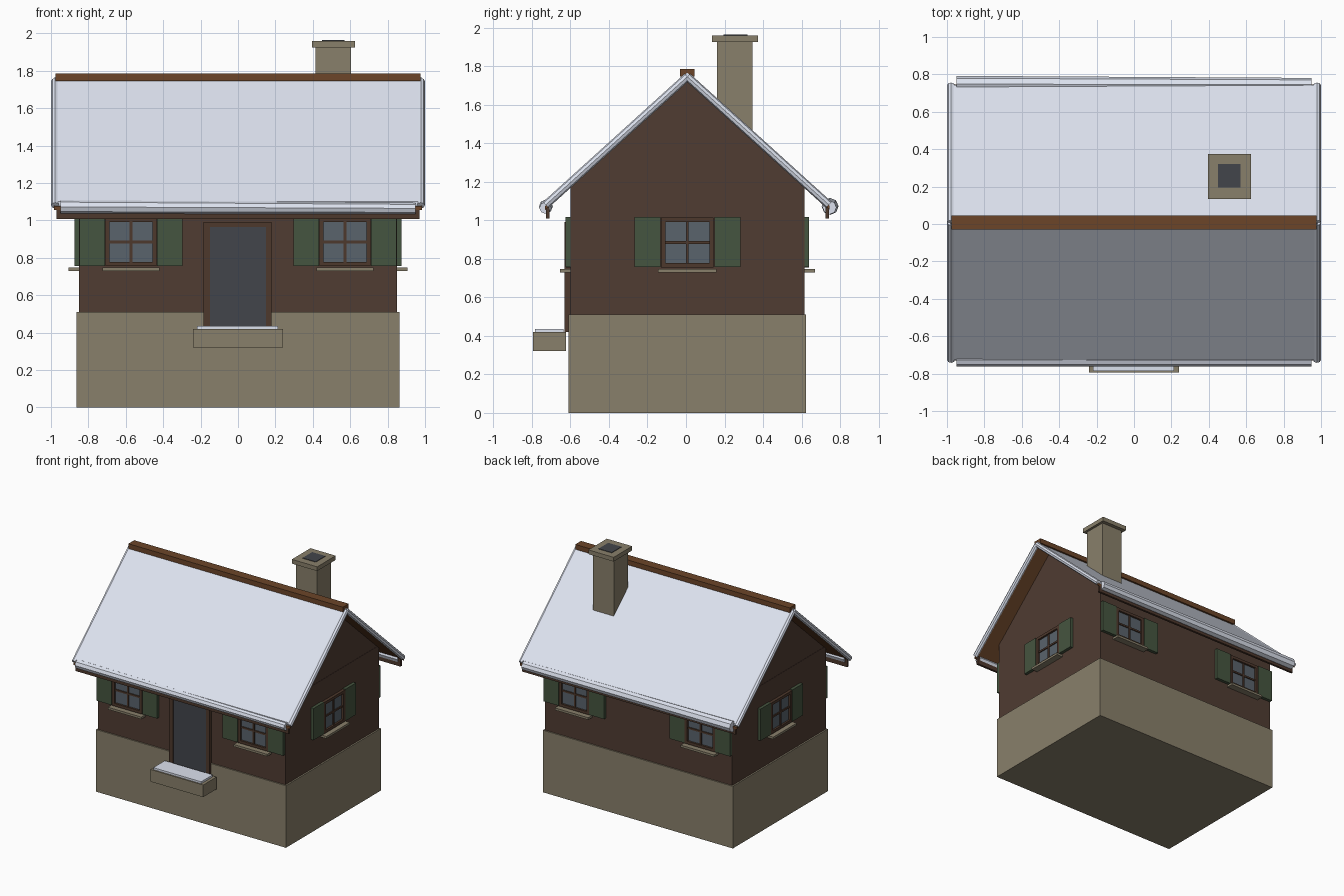
import bpy, bmesh, math
from mathutils import Matrix, Vector

if "Cube" in bpy.data.objects:
    bpy.data.objects.remove(bpy.data.objects["Cube"])

def mat(name, rgb):
    m = bpy.data.materials.new(name)
    m.diffuse_color = (*rgb, 1)
    m.use_nodes = True
    m.node_tree.nodes["Principled BSDF"].inputs["Base Color"].default_value = m.diffuse_color
    return m

STONE = mat("stone", (0.25, 0.215, 0.145))
WALL = mat("dark_timber", (0.08, 0.045, 0.032))
WOOD = mat("roof_wood", (0.15, 0.06, 0.022))
TRIM = mat("trim_wood", (0.075, 0.04, 0.025))
SNOW = mat("snow", (0.72, 0.76, 0.86))
GREEN = mat("shutter_green", (0.06, 0.09, 0.05))
GLASS = mat("glass", (0.10, 0.125, 0.15))
DARK = mat("dark_grey", (0.055, 0.06, 0.07))
YC = 0.007  # ridge line

def finish(bm, name, material):
    bmesh.ops.recalc_face_normals(bm, faces=bm.faces)
    me = bpy.data.meshes.new(name)
    bm.to_mesh(me)
    bm.free()
    me.materials.append(material)
    ob = bpy.data.objects.new(name, me)
    bpy.context.collection.objects.link(ob)
    return ob

def boxes(name, material, spans, mtx=Matrix()):
    """One object from boxes given as (x0, x1, y0, y1, z0, z1)."""
    bm = bmesh.new()
    for x0, x1, y0, y1, z0, z1 in spans:
        m = Matrix.Translation(((x0 + x1) / 2, (y0 + y1) / 2, (z0 + z1) / 2))
        m = m @ Matrix.Diagonal((x1 - x0, y1 - y0, z1 - z0, 1))
        bmesh.ops.create_cube(bm, size=1, matrix=mtx @ m)
    return finish(bm, name, material)

def extrude_x(name, material, profile, half):
    """Extrude a (y, z) profile along x, symmetric about x = 0."""
    bm = bmesh.new()
    f = bm.faces.new([bm.verts.new((-half, y, z)) for y, z in profile])
    r = bmesh.ops.extrude_face_region(bm, geom=[f])
    vs = [v for v in r["geom"] if isinstance(v, bmesh.types.BMVert)]
    bmesh.ops.translate(bm, verts=vs, vec=(2 * half, 0, 0))
    return finish(bm, name, material)

def rod(name, material, a, b, r0, r1, sides=8):
    a, b = Vector(a), Vector(b)
    bm = bmesh.new()
    m = Matrix.Translation((a + b) / 2) @ (b - a).to_track_quat('Z', 'Y').to_matrix().to_4x4()
    bmesh.ops.create_cone(bm, cap_ends=True, segments=sides, radius1=r0, radius2=r1,
                          depth=(b - a).length, matrix=m)
    return finish(bm, name, material)

# Foundation, walls and gable
boxes("foundation", STONE, [(-.863, .863, -.61, .624, 0, .51)])
boxes("walls", WALL, [(-.85, .85, -.60, .614, .51, 1.19)])
extrude_x("gables", WALL, [(-.60, 1.19), (.614, 1.19), (YC, 1.738)], .848)

# Roof: timber deck with snow layer on top
SLOPE = .905
def chevron(apex, thick, reach):
    low = apex - SLOPE * reach
    return [(YC - reach, low), (YC, apex), (YC + reach, low),
            (YC + reach, low + thick), (YC, apex + thick), (YC - reach, low + thick)]
extrude_x("roof_deck", WOOD, chevron(1.722, .02, .738), .985)
extrude_x("roof_snow", SNOW, chevron(1.742, .024, .735), .98)
boxes("ridge_beam", WOOD, [(-.975, .975, -.03, .045, 1.745, 1.785)])

# Rolled snow edges along eaves and gables
rod("front_eave_snow", SNOW, (-.95, -.727, 1.072), (.95, -.731, 1.064), .036, .030)
rod("back_eave_snow", SNOW, (-.95, .748, 1.072), (.95, .745, 1.066), .044, .036)
for sx, side in ((-1, "left"), (1, "right")):
    for sy, end in ((-1, "front"), (1, "back")):
        rod(f"{side}_{end}_verge_snow", SNOW, (sx * .978, YC, 1.745),
            (sx * .978, YC + sy * .735, 1.745 - SLOPE * .735), .021, .021)

# Eave boards
for sy, end in ((-1, "front"), (1, "back")):
    y = YC + sy * .725
    boxes(f"{end}_eave_board", TRIM, [(-.97, .97, y - .009, y + .009, 1.008, 1.075)])

# Chimney with a cap and a dark flue
boxes("chimney", STONE, [(.415, .605, .16, .345, 1.3, 1.93)])
boxes("chimney_cap", STONE, [(.395, .625, .135, .375, 1.925, 1.96)])
boxes("flue", DARK, [(.45, .57, .195, .32, 1.94, 1.964)])

# Door and step
boxes("door_frame", TRIM, [(-.185, -.15, -.63, -.59, .42, .99), (.15, .18, -.63, -.59, .42, .99),
                           (-.185, .18, -.63, -.59, .965, .99)])
boxes("door", DARK, [(-.155, .155, -.622, -.59, .42, .97)])
boxes("step", STONE, [(-.24, .24, -.795, -.622, .32, .42)])
boxes("step_snow", SNOW, [(-.22, .215, -.785, -.635, .415, .436)])

def window(name, x, y, turn):
    """Shuttered window; local -y points out of the wall."""
    m = Matrix.Translation((x, y, 0)) @ Matrix.Rotation(turn, 4, 'Z')
    boxes(name + "_glass", GLASS, [(-.12, .12, -.008, .01, .77, 1.0)], m)
    boxes(name + "_frame", TRIM, [
        (-.137, -.114, -.024, .01, .755, 1.013), (.114, .137, -.024, .01, .755, 1.013),
        (-.137, .137, -.024, .01, .755, .778), (-.137, .137, -.024, .01, .99, 1.013),
        (-.007, .007, -.016, .01, .76, 1.01), (-.12, .12, -.016, .01, .877, .891)], m)
    boxes(name + "_sill", STONE, [(-.152, .152, -.055, .01, .73, .748)], m)
    boxes(name + "_shutters", GREEN, [(-.275, -.14, -.025, .005, .757, 1.017),
                                      (.14, .275, -.025, .005, .757, 1.017)], m)

for x, side in ((-.572, "left"), (.572, "right")):
    window(f"front_{side}_window", x, -.60, 0)
    window(f"back_{side}_window", x, .614, math.pi)
window("right_window", .85, YC, math.pi / 2)
window("left_window", -.85, YC, -math.pi / 2)
